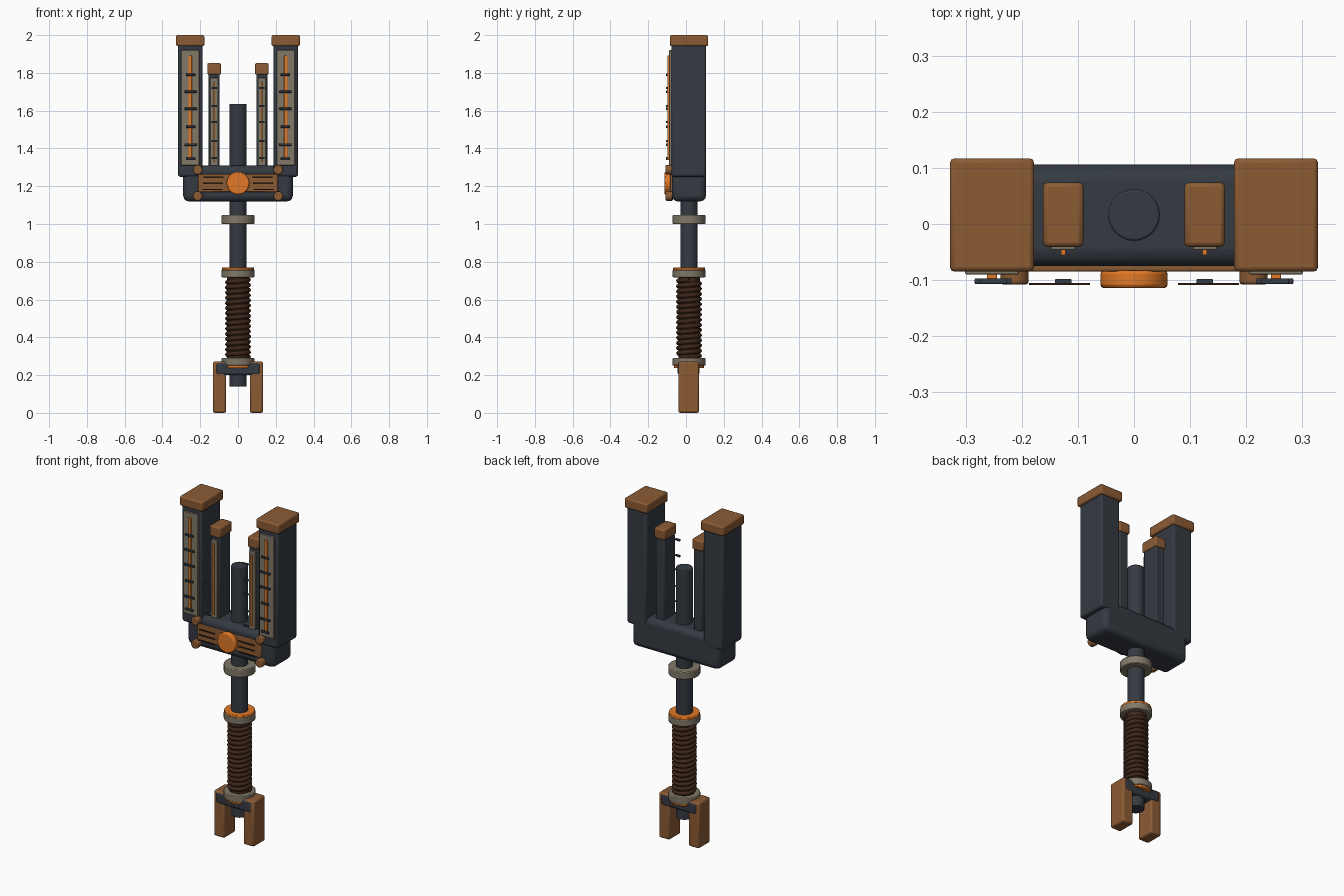
import bpy, math
from mathutils import Vector

if "Cube" in bpy.data.objects:
    bpy.data.objects.remove(bpy.data.objects["Cube"])

CY = 0.016  # depth centre of the shaft and towers


def material(name, rgb):
    m = bpy.data.materials.new(name)
    m.diffuse_color = (*rgb, 1)
    m.use_nodes = True
    m.node_tree.nodes["Principled BSDF"].inputs["Base Color"].default_value = m.diffuse_color
    return m


STEEL = material("dark_steel", (0.035, 0.043, 0.055))
BRONZE = material("bronze", (0.26, 0.105, 0.034))
BEIGE = material("beige", (0.22, 0.19, 0.14))
ORANGE = material("orange", (0.75, 0.19, 0.02))
LEATHER = material("leather", (0.05, 0.02, 0.01))


def finish(o, name, mat, bevel, segments=2):
    o.name = name
    o.data.materials.append(mat)
    if bevel:
        b = o.modifiers.new("bevel", 'BEVEL')
        b.width, b.segments, b.limit_method = bevel, segments, 'ANGLE'
    bpy.ops.object.shade_smooth_by_angle(angle=math.radians(35))
    return o


def box(name, x, y, z, mat, bevel=0.0, segments=2):
    """Box from (min, max) pairs."""
    bpy.ops.mesh.primitive_cube_add(size=1, location=[sum(p) / 2 for p in (x, y, z)])
    o = bpy.context.object
    o.scale = [p[1] - p[0] for p in (x, y, z)]
    bpy.ops.object.transform_apply(location=False, rotation=False, scale=True)
    return finish(o, name, mat, bevel, segments)


def disc(name, r, z0, z1, mat, bevel=0.0, sides=32):
    bpy.ops.mesh.primitive_cylinder_add(vertices=sides, radius=r, depth=z1 - z0,
                                        location=(0, CY, (z0 + z1) / 2))
    return finish(bpy.context.object, name, mat, bevel)


def stud(name, r, x, z, y0, y1, mat, bevel):
    bpy.ops.mesh.primitive_cylinder_add(vertices=24, radius=r, depth=y1 - y0,
                                        location=(x, (y0 + y1) / 2, z),
                                        rotation=(math.pi / 2, 0, 0))
    return finish(bpy.context.object, name, mat, bevel)


def helix(name, r, thick, z0, z1, turns, phase, mat):
    c = bpy.data.curves.new(name, 'CURVE')
    c.dimensions, c.bevel_depth, c.bevel_resolution = '3D', thick, 2
    c.use_fill_caps = True
    n = turns * 24
    s = c.splines.new('POLY')
    s.points.add(n)
    for i, p in enumerate(s.points):
        a = 2 * math.pi * i / 24 + phase
        p.co = (r * math.cos(a), CY + r * math.sin(a), z0 + (z1 - z0) * i / n, 1)
    o = bpy.data.objects.new(name, c)
    o.data.materials.append(mat)
    bpy.context.collection.objects.link(o)


def span(c, half):
    return (c - half, c + half)


# Central shaft and collars
disc("shaft", 0.046, 0.14, 1.635, STEEL, 0.004)
disc("upper_collar", 0.087, 1.0, 1.047, BEIGE, 0.004)
disc("grip_top_collar", 0.087, 0.718, 0.757, BEIGE, 0.004)
disc("grip_top_ring", 0.084, 0.755, 0.77, ORANGE, 0.003)
disc("grip_bottom_collar", 0.087, 0.25, 0.29, BEIGE, 0.004)
disc("grip_bottom_ring", 0.08, 0.237, 0.252, ORANGE, 0.003)

# Wrapped grip
disc("grip_core", 0.057, 0.28, 0.725, LEATHER)
helix("grip_wrap", 0.056, 0.0125, 0.295, 0.705, 15, 0, LEATHER)
helix("grip_thread", 0.0615, 0.004, 0.308, 0.69, 14, math.pi, ORANGE)

# Head block with face plate, medallion and grain lines
box("head_block", (-0.29, 0.29), (-0.075, 0.106), (1.12, 1.31), STEEL, 0.03, 3)
box("face_plate", (-0.212, 0.212), (-0.085, -0.07), (1.17, 1.265), BRONZE, 0.004)
stud("medallion", 0.06, 0, 1.216, -0.114, -0.083, ORANGE, 0.006)

# Foot crossbar
box("foot_bar", (-0.118, 0.118), (-0.044, 0.072), (0.2, 0.267), STEEL, 0.012)

for side, s in (("left", -1), ("right", 1)):
    # Outer tower with gauge
    x = s * 0.253
    box(f"{side}_outer_tower", span(x, 0.065), (-0.078, 0.107), (1.25, 1.95), STEEL, 0.012)
    box(f"{side}_outer_cap", span(x, 0.075), (-0.085, 0.117), (1.942, 2.0), BRONZE, 0.008)
    box(f"{side}_outer_panel", span(x, 0.048), (-0.09, -0.07), (1.31, 1.92), BEIGE, 0.003)
    box(f"{side}_outer_strip", span(x, 0.009), (-0.098, -0.088), (1.34, 1.893), ORANGE, 0.002)
    for i, z in enumerate((1.79, 1.70, 1.61, 1.515, 1.42, 1.345)):
        w = 0.033 if i in (1, 2, 4) else 0.025
        box(f"{side}_outer_tick_{i}", span(x - s * 0.002, w), (-0.107, -0.097),
            span(z, 0.006), STEEL, 0.002)

    # Inner tower with gauge
    x = s * 0.126
    box(f"{side}_inner_tower", span(x, 0.029), (-0.035, 0.067), (1.27, 1.8), STEEL, 0.008)
    box(f"{side}_inner_cap", span(x, 0.036), (-0.041, 0.074), (1.79, 1.852), BRONZE, 0.008)
    box(f"{side}_inner_panel", span(x, 0.021), (-0.046, -0.03), (1.3, 1.775), BEIGE, 0.002)
    box(f"{side}_inner_strip", span(x, 0.004), (-0.055, -0.045), (1.33, 1.755), ORANGE)
    for i, z in enumerate((1.72, 1.625, 1.54, 1.44, 1.35)):
        box(f"{side}_inner_tick_{i}", span(x, 0.015), (-0.107, -0.098),
            span(z, 0.006), STEEL, 0.002)

    # Corner studs and grain lines of the face plate
    for z in (1.287, 1.148):
        stud(f"{side}_corner_stud", 0.025, s * 0.213, z, -0.108, -0.07, BRONZE, 0.005)
    for i, (gx, z) in enumerate(((0.13, 1.247), (0.132, 1.215), (0.135, 1.183))):
        box(f"{side}_grain_line_{i}", span(s * gx, 0.052), (-0.109, -0.105),
            span(z, 0.0035), LEATHER)

    # Foot prong
    box(f"{side}_foot_prong", span(s * 0.098, 0.035), (-0.041, 0.069), (0, 0.272), BRONZE, 0.01)
